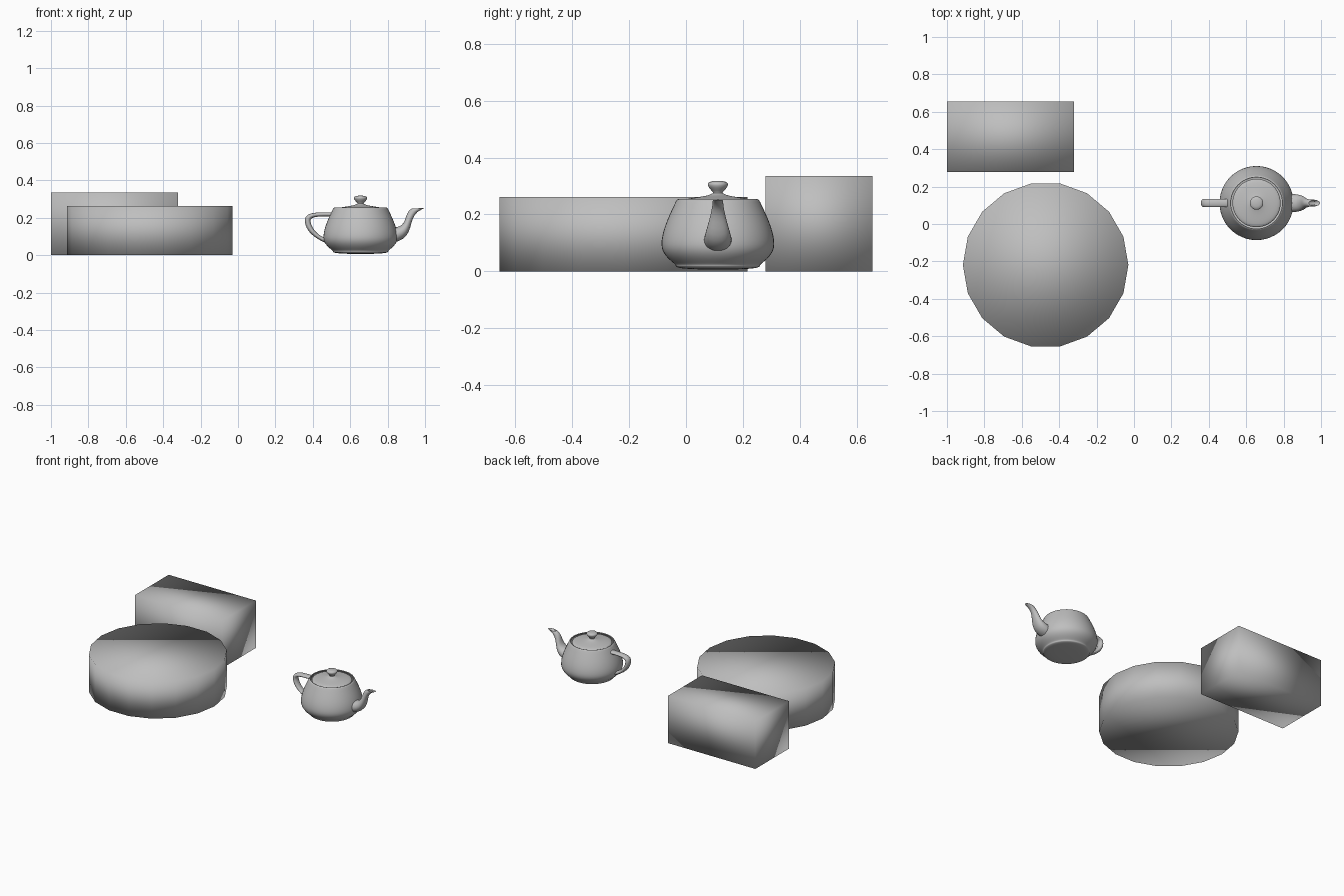
import bpy, bmesh, math
from mathutils import Vector

cube = bpy.data.objects.get("Cube")
if cube:
    bpy.data.objects.remove(cube, do_unlink=True)

grey = bpy.data.materials.new("plain grey")
grey.use_nodes = True
colour = (0.52, 0.52, 0.52, 1)
grey.diffuse_color = colour
grey.node_tree.nodes["Principled BSDF"].inputs["Base Color"].default_value = colour

SCALE = 0.099
ORIGIN = Vector((0.655, 0.112, 0.0065))
STEPS = 10


def add_object(name, bm):
    bmesh.ops.recalc_face_normals(bm, faces=bm.faces)
    for f in bm.faces:
        f.smooth = True
    mesh = bpy.data.meshes.new(name)
    bm.to_mesh(mesh)
    bm.free()
    mesh.materials.append(grey)
    obj = bpy.data.objects.new(name, mesh)
    bpy.context.collection.objects.link(obj)
    return obj


def curve(points):
    """Samples a chain of cubic curves sharing their end points."""
    pts = [Vector(p) for p in points]
    out = [pts[0]]
    for i in range(0, len(pts) - 1, 3):
        a, b, c, d = pts[i:i + 4]
        for k in range(1, STEPS + 1):
            t = k / STEPS
            u = 1 - t
            out.append(a * u**3 + b * (3 * u * u * t) + c * (3 * u * t * t) + d * t**3)
    return out


def skin(name, rings):
    """Joins closed rings of points into a surface."""
    bm = bmesh.new()
    rows = [[bm.verts.new(ORIGIN + Vector(p) * SCALE) for p in ring] for ring in rings]
    n = len(rows[0])
    for r0, r1 in zip(rows, rows[1:]):
        for j in range(n):
            k = (j + 1) % n
            bm.faces.new((r0[j], r0[k], r1[k], r1[j]))
    bmesh.ops.remove_doubles(bm, verts=bm.verts, dist=1e-5)
    return add_object(name, bm)


def lathe(name, profile, sides=48):
    angles = [2 * math.pi * j / sides for j in range(sides)]
    return skin(name, [[(r * math.cos(a), r * math.sin(a), z) for a in angles]
                       for r, z in curve(profile)])


def tube(name, side_a, side_b, widths):
    """Sweeps a rounded section between two edge curves in the xz plane."""
    rings = []
    for a, b, w in zip(curve(side_a), curve(side_b), curve([(v, 0) for v in widths])):
        ring = []
        for side in (1, -1):
            for k in range(STEPS):
                t = k / STEPS if side > 0 else 1 - k / STEPS
                p = a.lerp(b, t * t * (3 - 2 * t))
                ring.append((p.x, side * 3 * t * (1 - t) * w.x, p.y))
        rings.append(ring)
    return skin(name, rings)


# Block
bm = bmesh.new()
bmesh.ops.create_cube(bm, size=1)
for v in bm.verts:
    v.co = Vector((v.co.x * 0.68 - 0.66, v.co.y * 0.376 + 0.467, (v.co.z + 0.5) * 0.335))
add_object("block", bm)

# Eighteen-sided drum
bm = bmesh.new()
bmesh.ops.create_circle(bm, cap_ends=True, segments=18, radius=0.4425)
for v in bm.verts:
    a = math.radians(20 * v.index)
    v.co = Vector((-0.4725 + v.co.x, -0.219 + v.co.y, 0))
# turn the ring so that a corner points along x
for i, v in enumerate(bm.verts):
    a = math.radians(20 * i)
    v.co = Vector((0.4425 * math.cos(a) - 0.4725, 0.4425 * math.sin(a) - 0.219, 0))
top = bmesh.ops.extrude_face_region(bm, geom=bm.faces[:])["geom"]
for v in top:
    if isinstance(v, bmesh.types.BMVert):
        v.co.z = 0.262
if len(bm.faces) < 20:
    low = [e for e in bm.edges if e.is_boundary]
    bmesh.ops.contextual_create(bm, geom=low)
add_object("drum", bm)

# Teapot body with rolled rim and base
lathe("pot_body", [(1.4, 2.4), (1.3375, 2.53), (1.4375, 2.53), (1.5, 2.4),
                   (1.75, 1.875), (2, 1.35), (2, 0.9),
                   (2, 0.45), (1.5, 0.225), (1.5, 0.15),
                   (1.5, 0.075), (1.425, 0), (0, 0)])

# Lid with knob
lathe("pot_lid", [(0, 3.15), (0.8, 3.15), (0, 2.7), (0.2, 2.7),
                  (0.4, 2.55), (1.3, 2.55), (1.3, 2.4)])

# Handle
tube("pot_handle",
     [(-1.6, 2.025), (-2.3, 2.025), (-2.7, 2.025), (-2.7, 1.8),
      (-2.7, 1.575), (-2.5, 1.125), (-2, 0.9)],
     [(-1.5, 2.25), (-2.5, 2.25), (-3, 2.25), (-3, 1.8),
      (-3, 1.35), (-2.65, 0.9375), (-1.9, 0.6)],
     [0.3] * 7)

# Spout with its inner lip
tube("pot_spout",
     [(1.7, 1.425), (2.6, 1.425), (2.3, 2.1), (2.7, 2.4),
      (2.8, 2.475), (2.9, 2.475), (2.8, 2.4)],
     [(1.7, 0.6), (3.1, 0.825), (2.4, 2.025), (3.3, 2.4),
      (3.525, 2.494), (3.45, 2.5125), (3.2, 2.4)],
     [0.66, 0.66, 0.25, 0.25, 0.25, 0.15, 0.15])
